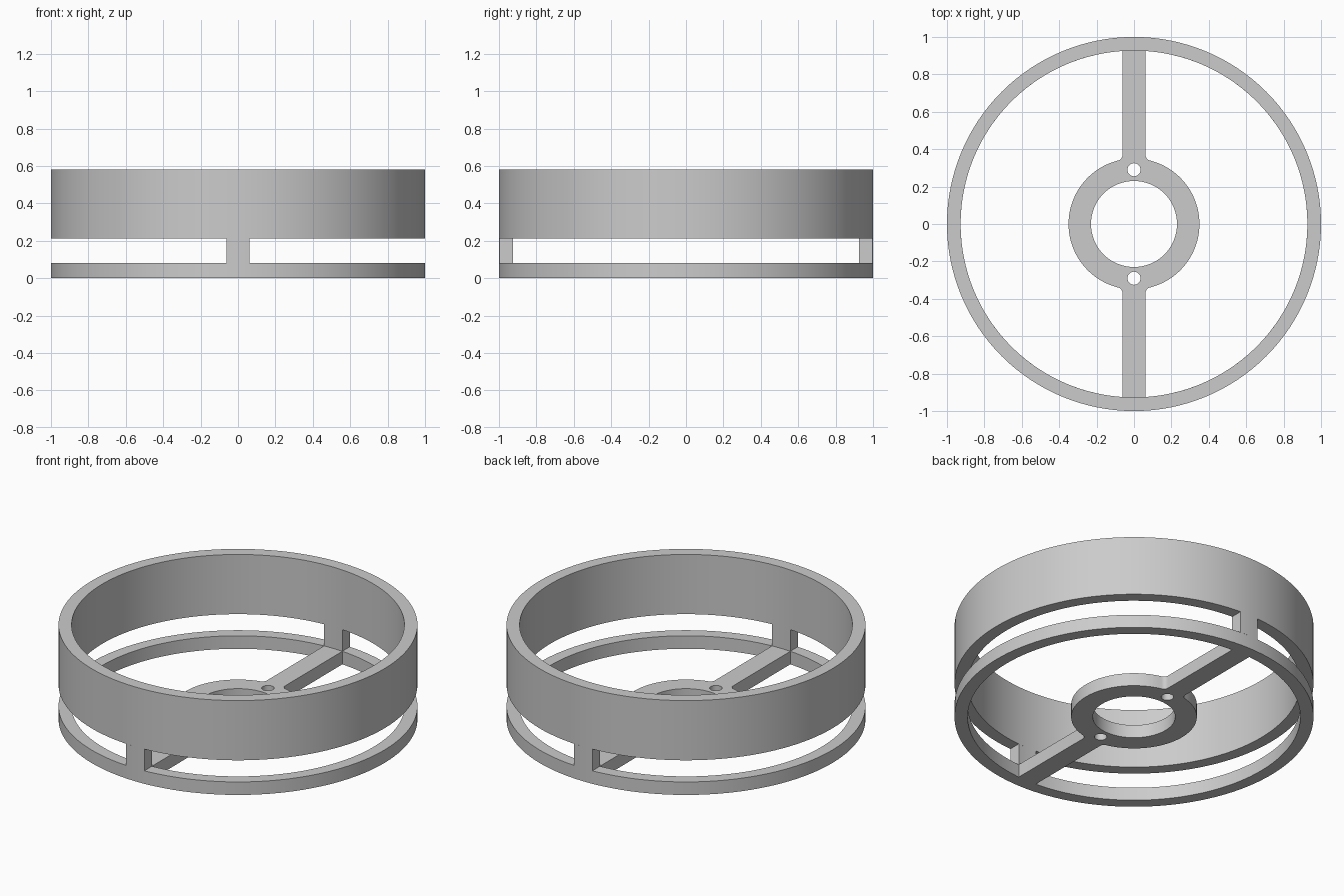
import bpy, bmesh
from math import sin, cos, pi, asin, acos, atan2, sqrt

cube = bpy.data.objects.get("Cube")
if cube:
    bpy.data.objects.remove(cube, do_unlink=True)

# Main dimensions
R_OUT, R_IN = 1.0, 0.927
HUB_OUT, HUB_IN = 0.35, 0.23
BAR, FILLET = 0.062, 0.03
Z_BASE, Z_GAP, Z_TOP = 0.08, 0.213, 0.58

grey = bpy.data.materials.new("light grey")
grey.use_nodes = True
colour = (0.6, 0.6, 0.6, 1)
grey.diffuse_color = colour
grey.node_tree.nodes["Principled BSDF"].inputs["Base Color"].default_value = colour


def arc(r, a0, a1, n, cx=0, cy=0):
    """Points along an arc, both ends included."""
    return [(cx + r * cos(a0 + (a1 - a0) * i / n),
             cy + r * sin(a0 + (a1 - a0) * i / n)) for i in range(n + 1)]


def circle(r, n=128, cy=0):
    return arc(r, 0, 2 * pi, n, 0, cy)[:-1]


def extrude_profile(name, loops, z0, z1):
    """Solid plate from an outline and its holes."""
    curve = bpy.data.curves.new(name, 'CURVE')
    curve.dimensions = '2D'
    curve.fill_mode = 'BOTH'
    curve.extrude = (z1 - z0) / 2
    for loop in loops:
        spline = curve.splines.new('POLY')
        spline.points.add(len(loop) - 1)
        for point, (x, y) in zip(spline.points, loop):
            point.co = (x, y, 0, 1)
        spline.use_cyclic_u = True
    helper = bpy.data.objects.new(name + " outline", curve)
    bpy.context.collection.objects.link(helper)
    graph = bpy.context.evaluated_depsgraph_get()
    mesh = bpy.data.meshes.new_from_object(helper.evaluated_get(graph))
    bpy.data.objects.remove(helper, do_unlink=True)

    bm = bmesh.new()
    bm.from_mesh(mesh)
    bmesh.ops.remove_doubles(bm, verts=bm.verts, dist=0.0002)
    bmesh.ops.translate(bm, verts=bm.verts, vec=(0, 0, (z0 + z1) / 2))
    bmesh.ops.recalc_face_normals(bm, faces=bm.faces)
    bm.to_mesh(mesh)
    bm.free()
    mesh.materials.clear()
    mesh.materials.append(grey)

    obj = bpy.data.objects.new(name, mesh)
    bpy.context.collection.objects.link(obj)
    bpy.ops.object.select_all(action='DESELECT')
    obj.select_set(True)
    bpy.context.view_layer.objects.active = obj
    bpy.ops.object.shade_smooth_by_angle(angle=pi / 6)
    return obj


# Base: ring, crossbar and hub in one plate with two side windows
fx = BAR + FILLET
fy = sqrt((HUB_OUT + FILLET) ** 2 - fx ** 2)
hub_angle = atan2(fy, fx)
rim_angle = acos(BAR / R_IN)
window = (arc(R_IN, -rim_angle, rim_angle, 60)
          + arc(FILLET, pi, pi + hub_angle, 6, fx, fy)
          + arc(HUB_OUT, hub_angle, -hub_angle, 48)[1:-1]
          + arc(FILLET, pi - hub_angle, pi, 6, fx, -fy))
mirrored = [(-x, y) for x, y in reversed(window)]
screw_holes = [circle(0.035, 32, y) for y in (0.29, -0.29)]
extrude_profile("base_with_hub",
                [circle(R_OUT), window, mirrored, circle(HUB_IN, 64)] + screw_holes,
                0, Z_BASE)

# Posts joining the base to the band
for name, side in (("front_post", -1), ("back_post", 1)):
    mid = side * pi / 2
    outer, inner = asin(BAR / R_OUT), asin(BAR / R_IN)
    outline = (arc(R_OUT, mid - outer, mid + outer, 6)
               + arc(R_IN, mid + inner, mid - inner, 6))
    extrude_profile(name, [outline], Z_BASE, Z_GAP)

# Tall upper band
extrude_profile("upper_band", [circle(R_OUT), circle(R_IN)], Z_GAP, Z_TOP)
